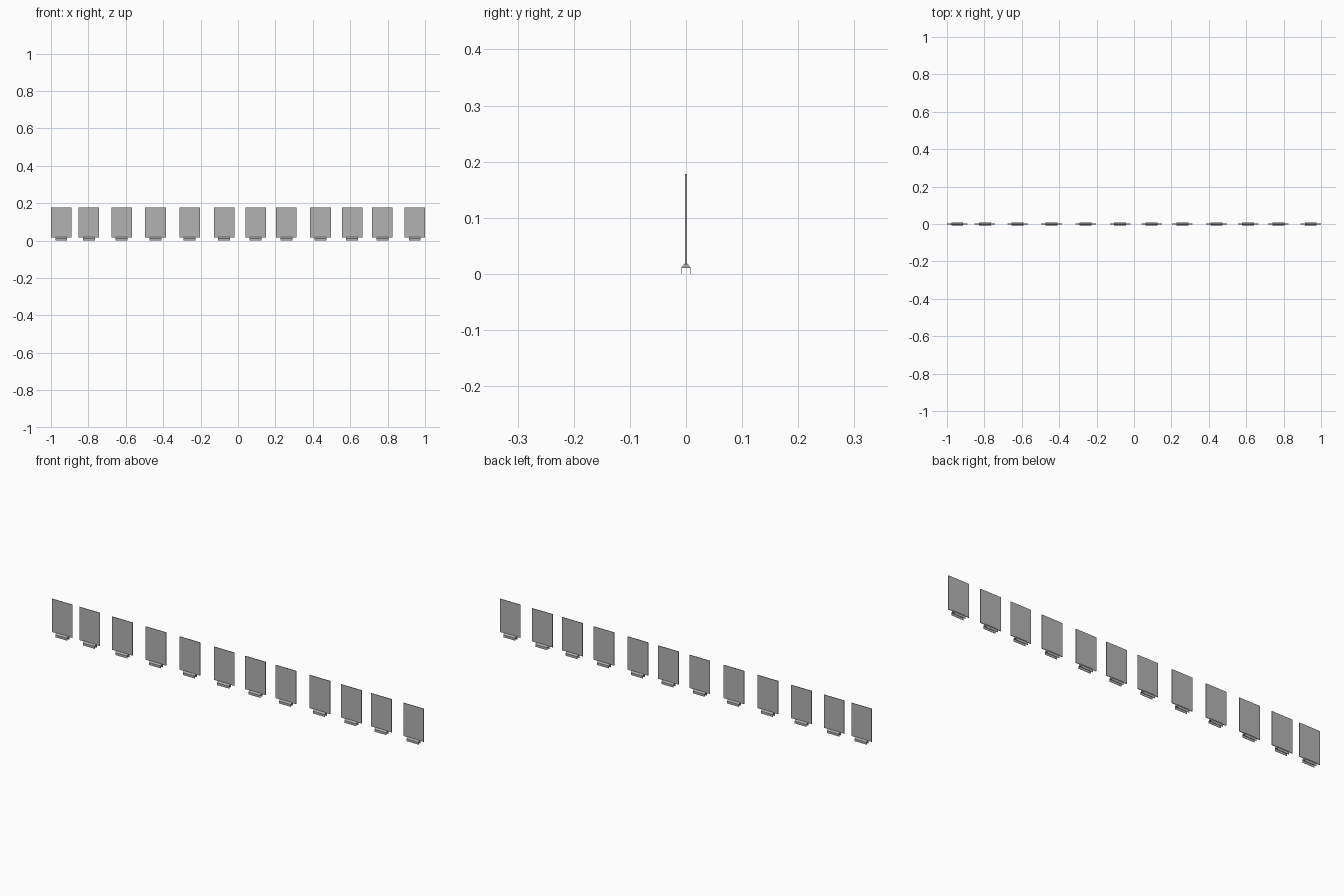
import bpy, bmesh

if "Cube" in bpy.data.objects:
    bpy.data.objects.remove(bpy.data.objects["Cube"])

CENTRES = [-0.945, -0.797, -0.622, -0.441, -0.259, -0.074,
           0.094, 0.259, 0.441, 0.61, 0.772, 0.945]
W, CLIP = 0.11, 0.064

grey = bpy.data.materials.new("dark_grey")
grey.diffuse_color = (0.45, 0.45, 0.45, 1)
grey.use_nodes = True
grey.node_tree.nodes["Principled BSDF"].inputs["Base Color"].default_value = grey.diffuse_color


def extrude_profile(name, pts, width, x):
    """Extrude a closed (y, z) profile along x, centred on x."""
    bm = bmesh.new()
    face = bm.faces.new([bm.verts.new((-width / 2, y, z)) for y, z in pts])
    new = bmesh.ops.extrude_face_region(bm, geom=[face])["geom"]
    bmesh.ops.translate(bm, vec=(width, 0, 0),
                        verts=[v for v in new if isinstance(v, bmesh.types.BMVert)])
    bmesh.ops.recalc_face_normals(bm, faces=bm.faces)
    mesh = bpy.data.meshes.new(name)
    bm.to_mesh(mesh)
    bm.free()
    mesh.materials.append(grey)
    ob = bpy.data.objects.new(name, mesh)
    ob.location.x = x
    bpy.context.collection.objects.link(ob)


# Thin sign plate
t = 0.0014
plate = [(-t, 0.017), (t, 0.017), (t, 0.178), (-t, 0.178)]

# Clip foot: two thin legs under a sloped cap
half = [(0.002, 0.019), (0.008, 0.0115), (0.008, 0), (0.0068, 0), (0.0068, 0.0105)]
clip = half + [(-y, z) for y, z in reversed(half)]

for i, x in enumerate(CENTRES, 1):
    extrude_profile(f"plate_{i:02d}", plate, W, x)
    extrude_profile(f"clip_foot_{i:02d}", clip, CLIP, x)
